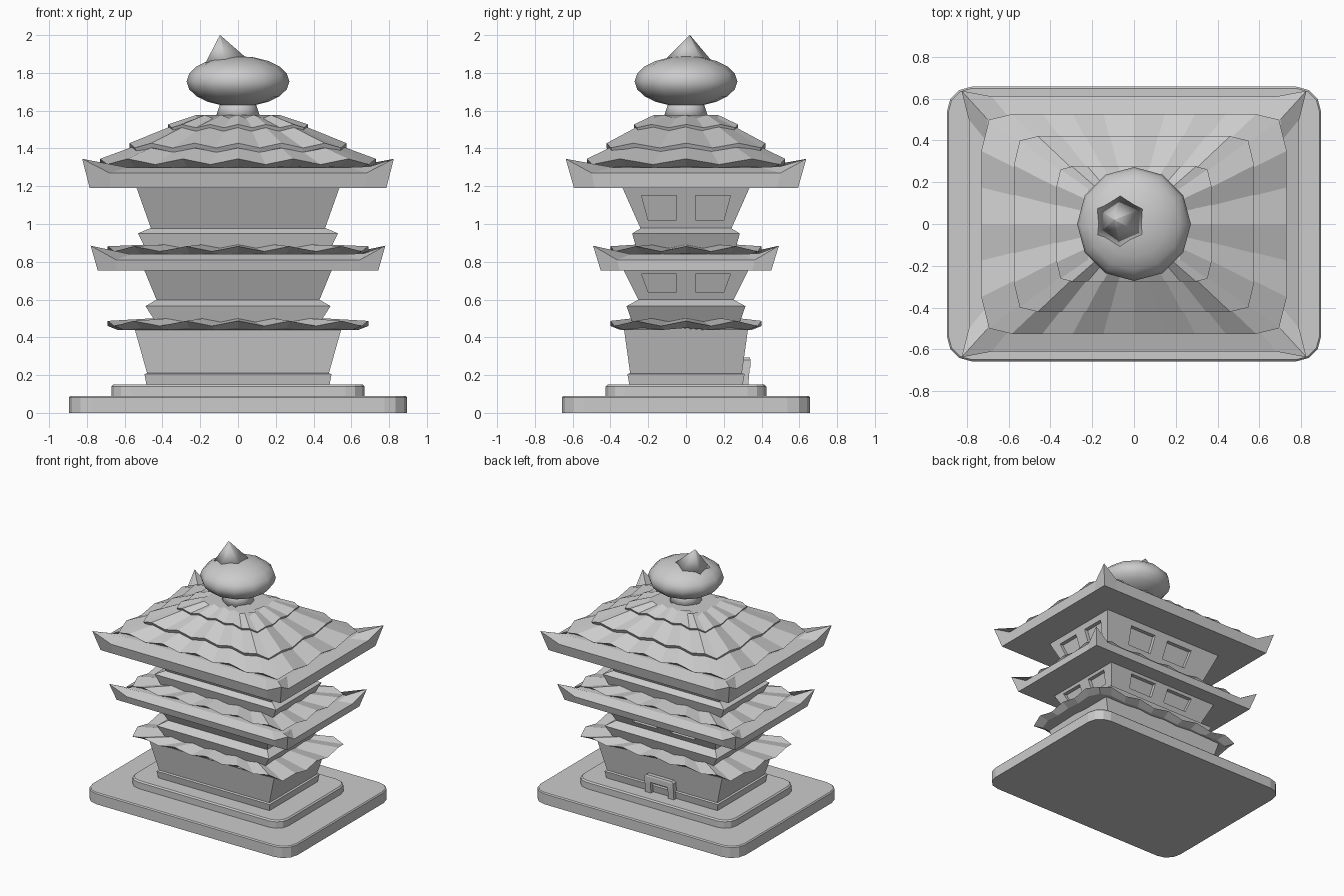
import bpy, bmesh, math
from mathutils import Vector, Matrix

if "Cube" in bpy.data.objects:
    bpy.data.objects.remove(bpy.data.objects["Cube"])


def loft(name, rings, smooth=False):
    """Skin a stack of equal-length closed rings and cap both ends."""
    n = len(rings[0])
    verts = [p for r in rings for p in r]
    faces = [(k * n + i, k * n + (i + 1) % n, (k + 1) * n + (i + 1) % n, (k + 1) * n + i)
             for k in range(len(rings) - 1) for i in range(n)]
    faces += [tuple(reversed(range(n))), tuple(range(len(verts) - n, len(verts)))]
    me = bpy.data.meshes.new(name)
    me.from_pydata(verts, [], faces)
    bm = bmesh.new()
    bm.from_mesh(me)
    bmesh.ops.recalc_face_normals(bm, faces=bm.faces)
    bm.to_mesh(me)
    bm.free()
    ob = bpy.data.objects.new(name, me)
    bpy.context.collection.objects.link(ob)
    if smooth:
        for p in me.polygons:
            p.use_smooth = True
    return ob


def rect(x, y, z):
    return [(-x, -y, z), (x, -y, z), (x, y, z), (-x, y, z)]


def round_rect(x, y, z, r, seg=3):
    pts = []
    for k, (sx, sy) in enumerate([(1, 1), (-1, 1), (-1, -1), (1, -1)]):
        for i in range(seg + 1):
            a = (k + i / seg) * math.pi / 2
            pts.append((sx * (x - r) + r * math.cos(a), sy * (y - r) + r * math.sin(a), z))
    return pts


def circle(r, z, n, cx=0, cy=0, turn=0):
    return [(cx + r * math.cos(2 * math.pi * i / n + turn),
             cy + r * math.sin(2 * math.pi * i / n + turn), z) for i in range(n)]


def slab(name, x, y, z0, z1, r, b):
    loft(name, [round_rect(x, y, z0, r), round_rect(x, y, z1 - b, r),
                round_rect(x - b, y - b, z1, r - b)])


def wave_ring(x, y, low, high, cut=0.95):
    """Rectangle with alternating low and high points, corners trimmed."""
    corners = [(-x, -y), (x, -y), (x, y), (-x, y)]
    pts = []
    for k in range(4):
        a, b = Vector(corners[k]), Vector(corners[(k + 1) % 4])
        n = 10 if k % 2 == 0 else 6
        for i in range(n):
            p = a.lerp(b, i / n) * (cut if i == 0 else 1)
            pts.append((p.x, p.y, high if i % 2 else low))
    return pts


def tiles(name, outer, inner, low, high, top, flat_under):
    """Fluted tile skirt, flat beneath or with a thin stepped edge."""
    (ox, oy), (ix, iy) = outer, inner
    if flat_under:
        under = wave_ring(ox - .05, oy - .05, low - .02, low - .01)
    else:
        under = wave_ring(ox - .012, oy - .012, low - .025, high - .025)
    loft(name, [under, wave_ring(ox, oy, low, high), wave_ring(ix, iy, top - .008, top + .01, 1)])


def eave(name, bottom, edge, tip, inner, z0, ze, zi, zt, run):
    """Flat-bottomed eave whose four corners sweep up to points."""
    def ring(c, e, z, zc):
        pts = []
        for k, (sx, sy) in enumerate([(-1, -1), (1, -1), (1, 1), (-1, 1)]):
            a = (sx * e[0], sy * (e[1] - run), z)
            b = (sx * (e[0] - run), sy * e[1], z)
            trio = [a, (sx * c[0], sy * c[1], zc), b]
            pts += trio if k % 2 == 0 else trio[::-1]
        return pts
    loft(name, [ring(bottom, bottom, z0, z0), ring(tip, edge, ze, zt),
                ring(inner, inner, zi, zi + .005)])


def wall(name, b, t, z0, z1, win=None):
    """Flared storey; win = (z low, z high) cuts two recessed windows in the back and both ends."""
    ob = loft(name, [rect(*b, z0), rect(*t, z1)])
    if not win:
        return
    for side, axis, s in (("right", 0, 1), ("left", 0, -1), ("back", 1, 1)):
        for j, d in (("a", 1), ("b", -1)):
            w = (.05, .20, .235) if axis == 0 else (.06, .27, .29)
            rings = []
            for z, wide in ((win[0], w[1]), (win[1], w[2])):
                f = (z - z0) / (z1 - z0)
                out = b[axis] + (t[axis] - b[axis]) * f
                pts = [(out - .03, w[0]), (out + .05, w[0]), (out + .05, wide), (out - .03, wide)]
                rings.append([(s * o, d * u, z) if axis == 0 else (d * u, s * o, z) for o, u in pts])
            cut = loft(f"{name}_{side}_window_cutter_{j}", rings)
            cut.hide_render = True
            cut.hide_viewport = True
            m = ob.modifiers.new("window", 'BOOLEAN')
            m.operation = 'DIFFERENCE'
            m.solver = 'EXACT'
            m.object = cut


# Stepped base
slab("base_slab", .895, .657, 0, .09, .12, .008)
slab("plinth", .67, .425, 0, .15, .10, .01)

# Ground storey with foot band and back doorway
loft("foot_band", [rect(.485, .30, .15), rect(.495, .31, .205), rect(.48, .30, .21)])
wall("ground_storey", (.48, .295), (.55, .33), .205, .455)
for s in (-1, 1):
    loft("door_post", [[(s * .10 + u, v, z) for u, v in
                        ((-.025, .27), (.025, .27), (.025, o), (-.025, o))]
                       for z, o in ((.15, .33), (.245, .338))])
loft("door_lintel", [rect(.125, .032, .24), rect(.125, .032, .28), rect(.11, .028, .293)]).location.y = .31
tiles("ground_skirt_tiles", (.69, .40), (.43, .27), .46, .487, .492, True)

# Middle storey
loft("middle_cornice", [rect(.435, .285, .48), rect(.49, .315, .565), rect(.43, .25, .60)])
wall("middle_storey", (.43, .25), (.50, .335), .595, .765, (.64, .735))
eave("middle_eave", (.743, .452), (.745, .465), (.78, .492), (.67, .39), .755, .81, .84, .885, .10)
tiles("middle_skirt_tiles", (.69, .40), (.46, .25), .855, .882, .882, True)

# Upper storey
loft("upper_cornice", [rect(.485, .26, .86), rect(.53, .285, .95), rect(.46, .235, .98)])
wall("upper_storey", (.46, .24), (.54, .34), .975, 1.20, (1.02, 1.15))
eave("upper_eave", (.785, .593), (.79, .61), (.825, .637), (.70, .50), 1.19, 1.27, 1.30, 1.345, .11)

# Main roof in three tile courses
tiles("roof_course_low", (.73, .525), (.50, .35), 1.315, 1.345, 1.42, True)
tiles("roof_course_mid", (.575, .42), (.31, .22), 1.403, 1.428, 1.525, False)
tiles("roof_course_top", (.37, .275), (.22, .17), 1.51, 1.527, 1.567, False)

# Finial: neck, flattened bulb and leaning point
loft("finial_neck", [circle(.12, 1.56, 12), circle(.09, 1.65, 12)], True)
bm = bmesh.new()
bmesh.ops.create_uvsphere(bm, u_segments=12, v_segments=10, radius=1,
                          matrix=Matrix.Translation((0, 0, 1.755)) @ Matrix.Diagonal((.272, .272, .134, 1)))
for f in bm.faces:
    f.smooth = True
me = bpy.data.meshes.new("finial_bulb")
bm.to_mesh(me)
bm.free()
bpy.context.collection.objects.link(bpy.data.objects.new("finial_bulb", me))
base = [(x, y, z + .15 * (x + .06)) for x, y, z in circle(.13, 1.86, 6, -.065, .01, math.pi / 6)]
loft("finial_point", [base, circle(.001, 2.0, 6, -.095, .02, math.pi / 6)], True)
